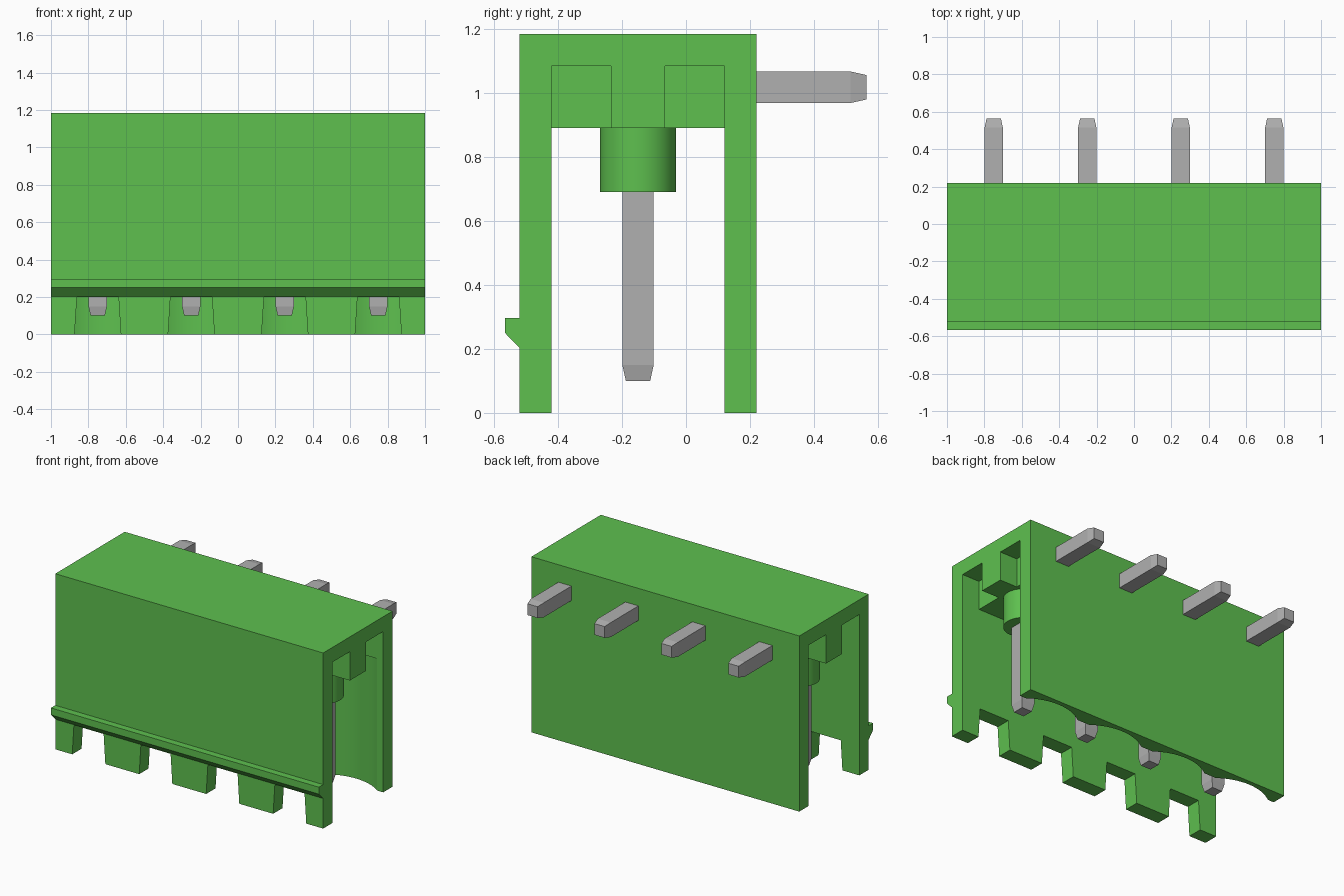
import bpy, bmesh, math
from mathutils import Vector

cube = bpy.data.objects.get("Cube")
if cube:
    bpy.data.objects.remove(cube, do_unlink=True)


def material(name, rgb):
    m = bpy.data.materials.new(name)
    m.use_nodes = True
    m.diffuse_color = (*rgb, 1)
    m.node_tree.nodes["Principled BSDF"].inputs["Base Color"].default_value = (*rgb, 1)
    return m


green = material("green plastic", (0.112, 0.527, 0.078))
grey = material("grey metal", (0.434, 0.434, 0.434))


def prism(bm, points, axis, a, b):
    """Extrude a 2D outline from a to b along an axis (0=x, 1=y, 2=z)."""
    def place(p, t):
        c = list(p)
        c.insert(axis, t)
        return Vector(c)
    face = bm.faces.new([bm.verts.new(place(p, a)) for p in points])
    ext = bmesh.ops.extrude_face_region(bm, geom=[face])
    step = [0, 0, 0]
    step[axis] = b - a
    bmesh.ops.translate(bm, vec=step,
                        verts=[g for g in ext["geom"] if isinstance(g, bmesh.types.BMVert)])


def make(name, bm, mat):
    bmesh.ops.recalc_face_normals(bm, faces=bm.faces)
    mesh = bpy.data.meshes.new(name)
    bm.to_mesh(mesh)
    bm.free()
    mesh.materials.append(mat)
    ob = bpy.data.objects.new(name, mesh)
    bpy.context.collection.objects.link(ob)
    return ob


def rect(u0, u1, v0, v1):
    return [(u0, v0), (u1, v0), (u1, v1), (u0, v1)]


def cut(ob, cutter):
    """Subtract the cutter, bake the result and discard the cutter."""
    mod = ob.modifiers.new("cut", "BOOLEAN")
    mod.operation, mod.solver, mod.object = "DIFFERENCE", "EXACT", cutter
    cutter.hide_render = True
    baked = bpy.data.meshes.new_from_object(
        ob.evaluated_get(bpy.context.evaluated_depsgraph_get()))
    ob.modifiers.clear()
    ob.data = baked
    bpy.data.objects.remove(cutter, do_unlink=True)


PIN_X = [-0.75, -0.25, 0.25, 0.75]
PIN_Y = -0.15

# Housing: channel profile with a latch rib on the front
bm = bmesh.new()
prism(bm, [(-0.52, 0), (-0.42, 0), (-0.42, 0.89), (0.12, 0.89), (0.12, 0), (0.22, 0),
           (0.22, 1.185), (-0.52, 1.185), (-0.52, 0.297), (-0.566, 0.297),
           (-0.566, 0.25), (-0.52, 0.203)], 0, -1, 1)
housing = make("housing", bm, green)

# Tapered notches along the bottom of the front wall
bm = bmesh.new()
for x in PIN_X:
    prism(bm, [(x - 0.13, -0.1), (x + 0.13, -0.1), (x + 0.111, 0.2), (x - 0.111, 0.2)],
          1, -0.6, -0.3)
cut(housing, make("notch_cutter", bm, green))

# Round grooves inside the back wall, centred on the pins
bm = bmesh.new()
radius = math.hypot(0.205, 0.27)
half = math.asin(0.205 / radius)
for x in PIN_X:
    arc = [(x + radius * math.sin(t), PIN_Y + radius * math.cos(t))
           for t in (half - 2 * half * i / 16 for i in range(17))]
    prism(bm, [(x - 0.205, 0.1), (x + 0.205, 0.1)] + arc, 2, -0.1, 0.89)
cut(housing, make("groove_cutter", bm, green))

# Ceiling pockets at the ends and between the pins
bm = bmesh.new()
for x0, x1 in [(-1.1, -0.87), (-0.63, -0.37), (-0.13, 0.13), (0.37, 0.63), (0.87, 1.1)]:
    for y0, y1 in [(-0.42, -0.235), (-0.065, 0.12)]:
        prism(bm, rect(x0, x1, y0, y1), 2, 0.8, 1.085)
cut(housing, make("pocket_cutter", bm, green))


def pin(name, x, axis, centre, start, shoulder, tip):
    """Square pin running along an axis, with a tapered end."""
    bm = bmesh.new()
    rings = []
    for t, w in [(start, 0.049), (shoulder, 0.049), (tip, 0.038)]:
        ring = []
        for u, v in rect(-w, w, -w, w):
            c = [x + u, centre + v]
            c.insert(axis, t)
            ring.append(bm.verts.new(c))
        rings.append(ring)
    for a, b in zip(rings, rings[1:]):
        for i in range(4):
            bm.faces.new([a[i], a[(i + 1) % 4], b[(i + 1) % 4], b[i]])
    bm.faces.new(rings[0])
    bm.faces.new(rings[-1])
    return make(name, bm, grey)


# Collar, contact pin and solder pin at each position
smooth = [housing]
for n, x in enumerate(PIN_X, 1):
    bm = bmesh.new()
    prism(bm, [(x + 0.119 * math.cos(i * math.tau / 40), PIN_Y + 0.119 * math.sin(i * math.tau / 40))
               for i in range(40)], 2, 0.69, 0.895)
    smooth.append(make(f"collar_{n}", bm, green))
    pin(f"contact_pin_{n}", x, 2, PIN_Y, 0.72, 0.15, 0.1)
    pin(f"solder_pin_{n}", x, 1, 1.018, 0.2, 0.515, 0.565)

bpy.ops.object.select_all(action="DESELECT")
for ob in smooth:
    ob.select_set(True)
bpy.context.view_layer.objects.active = housing
bpy.ops.object.shade_smooth_by_angle(angle=math.radians(30))
